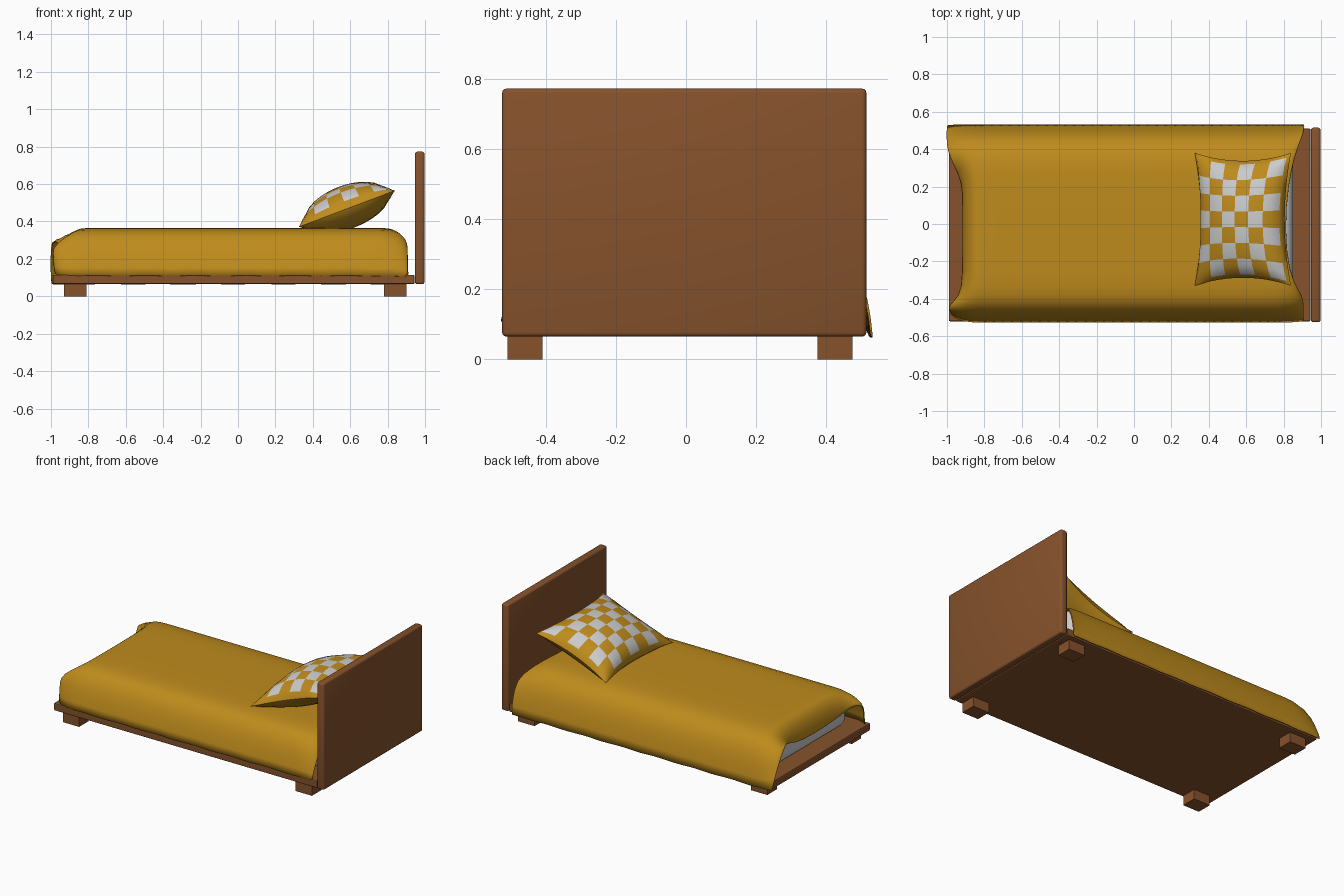
import bpy, bmesh
from math import sin, cos, pi, radians

if "Cube" in bpy.data.objects:
    bpy.data.objects.remove(bpy.data.objects["Cube"])


def material(name, colour):
    m = bpy.data.materials.new(name)
    m.diffuse_color = (*colour, 1)
    m.use_nodes = True
    m.node_tree.nodes["Principled BSDF"].inputs["Base Color"].default_value = m.diffuse_color
    return m


WOOD = material("wood", (0.24, 0.085, 0.025))
YELLOW = material("mustard_cloth", (0.52, 0.26, 0.012))
WHITE = material("white_cloth", (0.8, 0.8, 0.8))


def add_mesh(name, bm, mats=(), smooth=None):
    bmesh.ops.recalc_face_normals(bm, faces=bm.faces)
    me = bpy.data.meshes.new(name)
    bm.to_mesh(me)
    bm.free()
    ob = bpy.data.objects.new(name, me)
    bpy.context.collection.objects.link(ob)
    for m in mats:
        me.materials.append(m)
    if smooth:
        bpy.ops.object.select_all(action='DESELECT')
        ob.select_set(True)
        bpy.context.view_layer.objects.active = ob
        bpy.ops.object.shade_smooth_by_angle(angle=radians(smooth))
    return ob


def box(name, x, y, z, mats=(), bevel=0, segments=2, smooth=None):
    bm = bmesh.new()
    bmesh.ops.create_cube(bm, size=1)
    for v in bm.verts:
        v.co = [(a + b) / 2 + (b - a) * c for (a, b), c in zip((x, y, z), v.co)]
    if bevel:
        bmesh.ops.bevel(bm, geom=bm.edges[:], offset=bevel, segments=segments,
                        profile=0.5, affect='EDGES')
    return add_mesh(name, bm, mats, smooth)


# Wooden frame: feet, base slab and headboard
for xn, x in (("foot_end", (-0.93, -0.81)), ("head_end", (0.78, 0.90))):
    for yn, y in (("front", (-0.51, -0.41)), ("back", (0.375, 0.475))):
        box(f"{yn}_{xn}_leg", x, y, (0, 0.07), [WOOD])
box("base_slab", (-0.99, 0.944), (-0.52, 0.51), (0.065, 0.115), [WOOD], 0.007, 2)
box("headboard", (0.946, 0.997), (-0.525, 0.515), (0.065, 0.773), [WOOD], 0.012, 3, 35)

# Mattress
box("mattress", (-0.895, 0.85), (-0.43, 0.43), (0.11, 0.345), (), 0.06, 4, 60)

# Blanket: each row across the bed gives middle (y, z), foot (x, y, z), head (x, y, z)
ROWS = [
    (-.525, .11, -.98, -.47, .12, .905, -.515, .10),
    (-.505, .20, -.985, -.46, .20, .905, -.49, .18),
    (-.47, .29, -.99, -.445, .26, .905, -.44, .26),
    (-.42, .345, -.96, -.41, .27, .90, -.38, .30),
    (-.34, .362, -.915, -.36, .23, .85, -.32, .345),
    (-.15, .362, -.915, -.15, .21, .81, -.15, .358),
    (.10, .362, -.915, .10, .21, .81, .10, .358),
    (.28, .362, -.915, .22, .24, .84, .30, .35),
    (.40, .350, -.96, .31, .29, .87, .40, .32),
    (.47, .285, -.998, .39, .305, .905, .48, .28),
    (.51, .17, -1.0, .47, .20, .91, .52, .17),
    (.53, .065, -1.0, .525, .065, .91, .53, .065),
]
X0, X1, ENDS, MID = -0.83, 0.74, 5, 16


def end_point(start, y, z, end, t):
    # quarter-ellipse fall from the flat middle to the hem
    s, c = sin(t * pi / 2), 1 - cos(t * pi / 2)
    return (start + (end[0] - start) * s, y + (end[1] - y) * c, z + (end[2] - z) * c)


bm = bmesh.new()
grid = []
for i, (y, z, *ends) in enumerate(ROWS):
    foot, head = ends[:3], ends[3:]
    pts = [end_point(X0, y, z, foot, 1 - k / ENDS) for k in range(ENDS)]
    for k in range(MID + 1):
        x = X0 + (X1 - X0) * k / MID
        hem = sin(k * 2.3 + i) if i in (0, len(ROWS) - 1) else 0
        pts.append((x, y, z + 0.005 * hem))
    pts += [end_point(X1, y, z, head, (k + 1) / ENDS) for k in range(ENDS)]
    grid.append([bm.verts.new(p) for p in pts])
for a, b in zip(grid, grid[1:]):
    for k in range(len(a) - 1):
        bm.faces.new((a[k], a[k + 1], b[k + 1], b[k]))
blanket = add_mesh("blanket", bm, [YELLOW], 80)
sub = blanket.modifiers.new("smooth", 'SUBSURF')
sub.levels = sub.render_levels = 1
thick = blanket.modifiers.new("thickness", 'SOLIDIFY')
thick.thickness, thick.offset = 0.006, 0

# Pillow: pinched cushion with a checked top, plain rim and plain underside
NX, NY = 6, 7


def steps(n):
    return [-1] + [-0.94 + 1.88 * k / (2 * n) for k in range(2 * n + 1)] + [1]


us, vs = steps(NX), steps(NY)
bm = bmesh.new()
for side, height in ((1, 0.125), (-1, 0.108)):
    layer = []
    for u in us:
        layer.append([])
        for v in vs:
            bulge = (max(0, 1 - u * u) * max(0, 1 - v * v)) ** 0.5
            layer[-1].append(bm.verts.new((
                0.275 * u * (1 - 0.13 * (1 - v * v)),
                0.355 * v * (1 - 0.12 * (1 - u * u)),
                side * height * bulge)))
    for i in range(len(us) - 1):
        for j in range(len(vs) - 1):
            f = bm.faces.new((layer[i][j], layer[i + 1][j],
                              layer[i + 1][j + 1], layer[i][j + 1]))
            inner = 0 < i < len(us) - 2 and 0 < j < len(vs) - 2
            if side > 0 and inner and ((i - 1) // 2 + (j - 1) // 2) % 2:
                f.material_index = 1
bmesh.ops.remove_doubles(bm, verts=bm.verts, dist=0.0005)
pillow = add_mesh("pillow", bm, [YELLOW, WHITE], 50)
pillow.location = (0.582, 0.025, 0.468)
pillow.rotation_euler = (0, radians(-20.7), 0)
